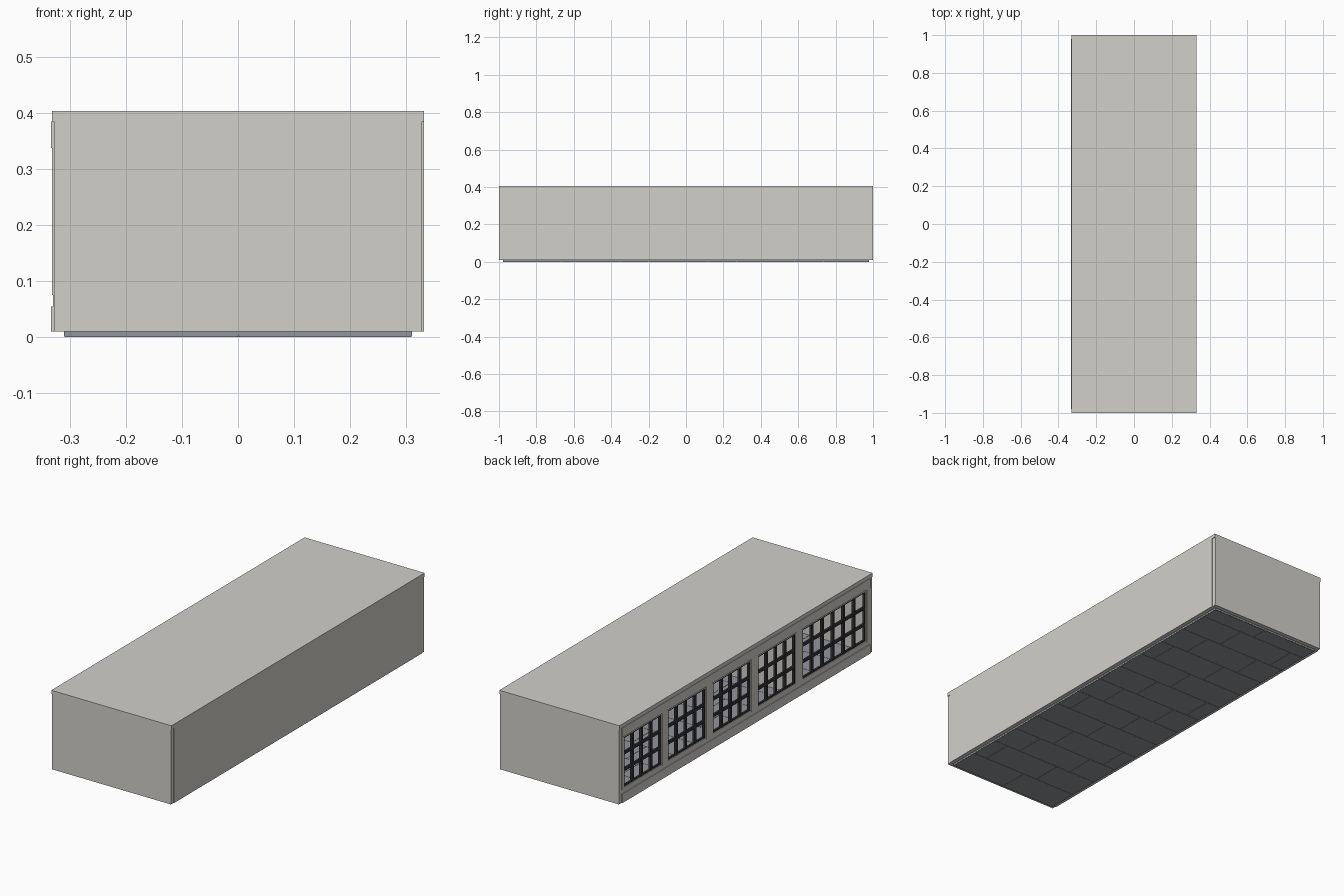
import bpy
import bmesh
from mathutils import Matrix, Vector

cube = bpy.data.objects.get("Cube")
if cube:
    bpy.data.objects.remove(cube, do_unlink=True)


def material(name, r, g, b):
    mat = bpy.data.materials.new(name)
    mat.use_nodes = True
    mat.diffuse_color = (r, g, b, 1)
    mat.node_tree.nodes["Principled BSDF"].inputs["Base Color"].default_value = (r, g, b, 1)
    return mat


plaster = material("warm_grey_plaster", 0.64, 0.63, 0.59)
slate = material("blue_grey_floor", 0.29, 0.30, 0.33)
iron = material("dark_window_bars", 0.035, 0.035, 0.04)


def build(name, mat, *boxes):
    """One object from boxes given as x, y and z ranges."""
    bm = bmesh.new()
    for box in boxes:
        low, high = Vector(box[0::2]), Vector(box[1::2])
        size = high - low
        place = Matrix.Translation((low + high) / 2) @ Matrix.Diagonal((*size, 1))
        bmesh.ops.create_cube(bm, size=1, matrix=place)
    mesh = bpy.data.meshes.new(name)
    bm.to_mesh(mesh)
    bm.free()
    mesh.materials.append(mat)
    obj = bpy.data.objects.new(name, mesh)
    bpy.context.collection.objects.link(obj)
    return obj


# Main sizes
half_w, half_l = 0.332, 1.0
base, ceiling, top = 0.01, 0.385, 0.404
thick = 0.021
inner_w, inner_l = half_w - thick, half_l - thick
seam = -0.44

# Roof and closed walls
build("roof", plaster, (-half_w, half_w, -half_l, half_l, ceiling, top))
for label, side in (("front", -1), ("back", 1)):
    y0, y1 = sorted((side * half_l, side * inner_l))
    build(label + "_wall", plaster, (-0.329, 0.329, y0, y1, base, ceiling))
build("long_wall_short_section", plaster,
      (inner_w, half_w, -inner_l, seam, base, ceiling))
build("long_wall_long_section", plaster,
      (inner_w, half_w, seam, inner_l, base, ceiling))
build("partition_wall", plaster,
      (-inner_w, inner_w, seam, seam + thick, base, ceiling))

# Floor slabs in staggered rows
slab, step, gap = 0.312, 0.156, 0.0008
tiles = []
y, row = -inner_l, 0
while y < inner_l - gap:
    y_end = min(y + step, inner_l)
    x = -inner_w - (row % 4) * slab / 4
    while x < inner_w - gap:
        x0, x1 = max(x, -inner_w), min(x + slab, inner_w)
        tiles.append((x0 + gap, x1 - gap, y + gap, y_end - gap, 0, base + 0.002))
        x += slab
    y, row = y_end, row + 1
build("floor_slabs", slate, *tiles)
build("floor_bed", slate, (-inner_w, inner_w, -inner_l, inner_l, 0.002, base))

# Window wall: sill, header and posts
sill, head = 0.075, 0.338
outer = -half_w
build("window_sill", plaster,
      (outer - 0.002, -inner_w, -inner_l, inner_l, base, 0.055),
      (outer + 0.002, -inner_w, -inner_l, inner_l, 0.055, sill))
build("window_header", plaster,
      (outer - 0.002, -inner_w, -inner_l, inner_l, head, ceiling))

# Each window: y range and number of panes across
windows = [(0.66, 0.968, 4), (0.312, 0.62, 4), (-0.043, 0.265, 4),
           (-0.40, -0.09, 4), (-0.955, -0.44, 6)]
edge = inner_l
posts = []
for y0, y1, panes in windows:
    posts.append((outer, -inner_w, y1, edge, sill, head))
    edge = y0
posts.append((outer, -inner_w, -inner_l, edge, sill, head))
build("window_posts", plaster, *posts)

# Dark glazing grid in each opening
bar, rows = 0.007, 3
x0, x1 = outer + 0.004, outer + 0.016
for number, (y0, y1, panes) in enumerate(windows, 1):
    # Pale frame lining the opening
    rim = 0.007
    build(f"window_frame_{number}", plaster,
          (outer + 0.002, -inner_w, y0, y0 + rim, sill, head),
          (outer + 0.002, -inner_w, y1 - rim, y1, sill, head),
          (outer + 0.002, -inner_w, y0 + rim, y1 - rim, sill, sill + rim),
          (outer + 0.002, -inner_w, y0 + rim, y1 - rim, head - rim, head))
    ya, yb, za, zb = y0 + rim, y1 - rim, sill + rim, head - rim
    bars = []
    for i in range(panes + 1):
        c = ya + (yb - ya) * i / panes
        bars.append((x0, x1, max(c - bar, ya), min(c + bar, yb), za, zb))
    for i in range(rows + 1):
        c = za + (zb - za) * i / rows
        bars.append((x0 + 0.001, x1 - 0.001, ya, yb, max(c - bar, za), min(c + bar, zb)))
    build(f"window_bars_{number}", iron, *bars)
